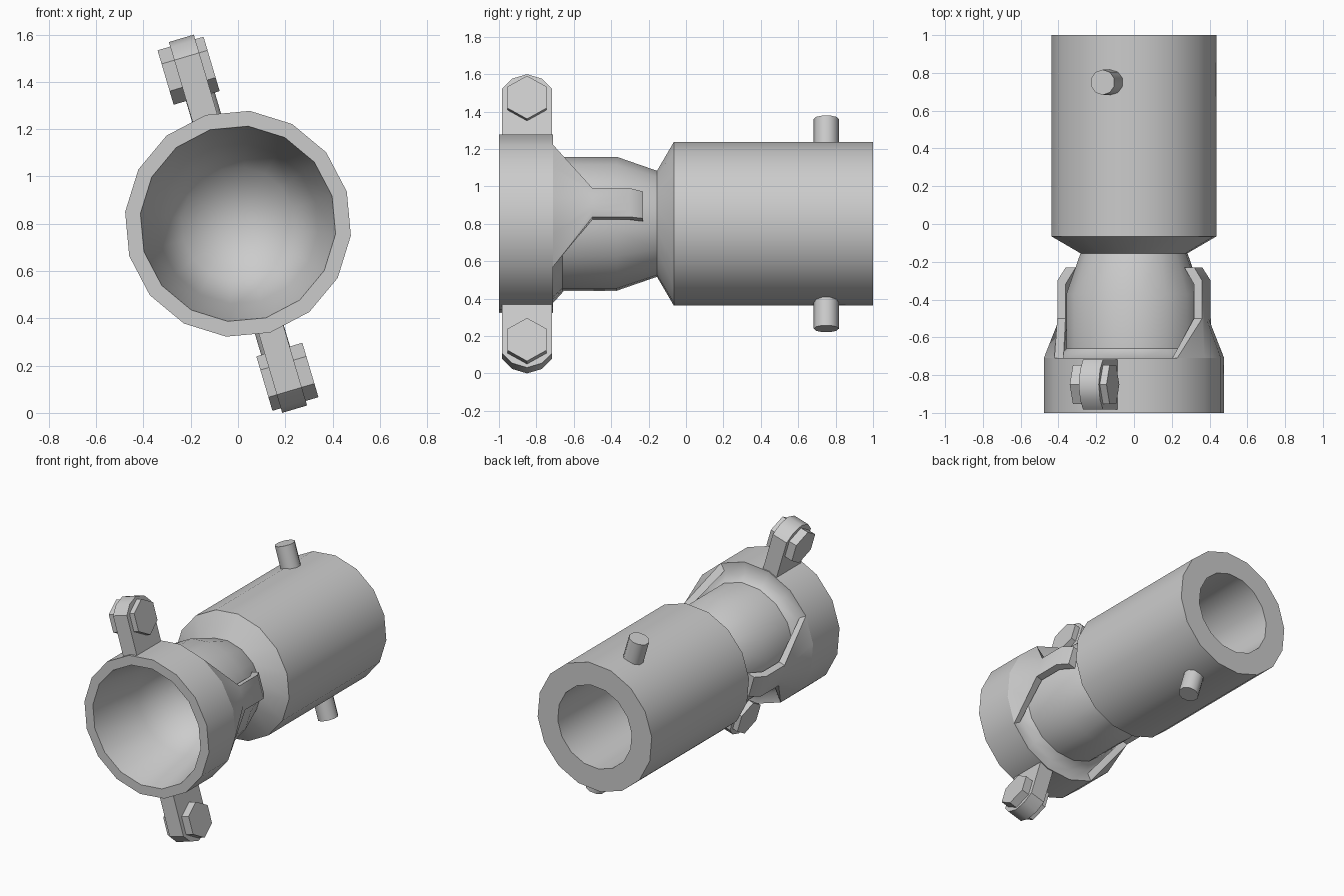
import bpy, bmesh, math
from mathutils import Matrix, Vector

if "Cube" in bpy.data.objects:
    bpy.data.objects.remove(bpy.data.objects["Cube"])

# Common frame: axis along y, whole part rolled about it
FRAME = Matrix.Translation((0, 0, 0.8)) @ Matrix.Rotation(math.radians(-16.5), 4, 'Y')
SIDES = 16


def finish(name, bm, turn=0, smooth=40):
    """Turn a bmesh into a placed object; turn=1 is the half-turn twin."""
    bmesh.ops.remove_doubles(bm, verts=bm.verts, dist=1e-5)
    bmesh.ops.recalc_face_normals(bm, faces=bm.faces)
    me = bpy.data.meshes.new(name)
    bm.transform(FRAME @ Matrix.Rotation(math.pi * turn, 4, 'Y'))
    bm.to_mesh(me)
    bm.free()
    me.shade_smooth()
    me.set_sharp_from_angle(angle=math.radians(smooth))
    ob = bpy.data.objects.new(name, me)
    bpy.context.collection.objects.link(ob)
    return ob


def lathe(name, profile, smooth=40):
    """Spin (radius, y) points around the y axis."""
    bm = bmesh.new()
    vs = [bm.verts.new((r, y, 0)) for r, y in profile]
    es = [bm.edges.new(p) for p in zip(vs, vs[1:])]
    bmesh.ops.spin(bm, geom=vs + es, cent=(0, 0, 0), axis=(0, 1, 0),
                   angle=math.tau, steps=SIDES, use_duplicate=False)
    return finish(name, bm, smooth=smooth)


def prism(name, outline, x0, x1, turn):
    """Extrude a (y, z) outline from x0 to x1."""
    bm = bmesh.new()
    face = bm.faces.new([bm.verts.new((x0, y, z)) for y, z in outline])
    ext = bmesh.ops.extrude_face_region(bm, geom=[face])["geom"]
    bmesh.ops.translate(bm, vec=(x1 - x0, 0, 0),
                        verts=[v for v in ext if isinstance(v, bmesh.types.BMVert)])
    return finish(name, bm, turn)


def claw(turn):
    """Wide at the ring, narrowing to a finger bent inward."""
    bm = bmesh.new()
    n = 5

    def row(y, r, half, shift):
        return [bm.verts.new((r, y + shift, half * (2 * i / (n - 1) - 1))) for i in range(n)]

    def arc(y, r):
        return [bm.verts.new((r * math.cos(a), y, r * math.sin(a)))
                for a in (math.radians(-45 + 22.5 * i) for i in range(n))]

    outer = [arc(-0.71, 0.48), row(-0.5, 0.40, 0.08, 0), row(-0.3, 0.40, 0.08, 0),
             row(-0.23, 0.355, 0.075, 0)]
    inner = [arc(-0.71, 0.425), row(-0.5, 0.355, 0.08, 0), row(-0.3, 0.355, 0.08, -0.02),
             row(-0.23, 0.30, 0.075, 0)]
    for sheet in (outer, inner):
        for a, b in zip(sheet, sheet[1:]):
            for i in range(n - 1):
                bm.faces.new((a[i], a[i + 1], b[i + 1], b[i]))
    for k in range(3):
        for i in (0, n - 1):
            bm.faces.new((outer[k][i], outer[k + 1][i], inner[k + 1][i], inner[k][i]))
    for k in (0, 3):
        for i in range(n - 1):
            bm.faces.new((outer[k][i], outer[k][i + 1], inner[k][i + 1], inner[k][i]))
    return finish("claw", bm, turn)


# Front ring with its recessed bowl
lathe("front_ring", [(0, -0.30), (0.24, -0.37), (0.34, -0.62), (0.415, -1), (0.48, -1),
                     (0.48, -0.71), (0.405, -0.71), (0.36, -0.66)], smooth=55)

# Inner sleeve, neck and rear barrel with blind bore
lathe("barrel", [(0.36, -0.66), (0.36, -0.37), (0.285, -0.155), (0.44, -0.065), (0.44, 1),
                 (0.285, 1), (0.27, 0.25), (0, 0.1)], smooth=35)

# Paired claws, bolt lugs and hex bolts
lug = [(-0.865 + 0.015 + y, z) for y, z in
       [(-0.133, 0.44), (0.133, 0.44), (0.133, 0.74), (0.08, 0.795),
        (0, 0.82), (-0.08, 0.795), (-0.133, 0.74)]]
hexagon = [(-0.85 + 0.12 * math.sin(i * math.pi / 3), 0.68 + 0.12 * math.cos(i * math.pi / 3))
           for i in range(6)]
for t in (0, 1):
    claw(t)
    prism("bolt_lug", lug, -0.062, 0.048, t)
    prism("hex_bolt", hexagon, -0.118, 0.085, t)

# Cross pin through the barrel, shown as two stubs outside the bore
for t in (0, 1):
    bm = bmesh.new()
    bmesh.ops.create_cone(bm, cap_ends=True, segments=10, radius1=0.067, radius2=0.067,
                          depth=0.23, matrix=Matrix.Translation((0, 0.75, 0.47)))
    finish("cross_pin", bm, t)
